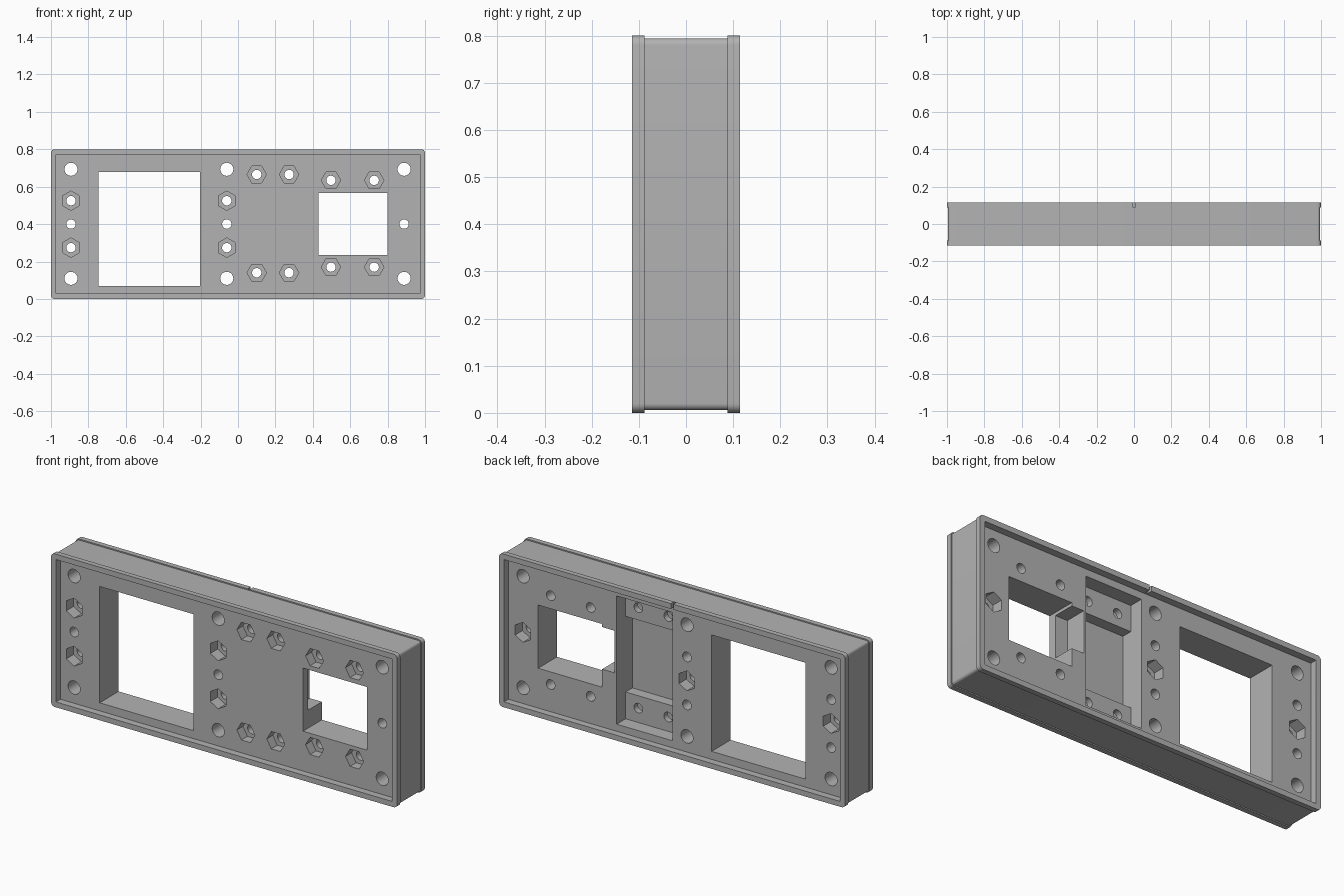
import bpy, bmesh
from math import sin, cos, pi, radians

cube = bpy.data.objects.get("Cube")
if cube:
    bpy.data.objects.remove(cube, do_unlink=True)

FACE = 0.078           # depth of the recessed faces, front (-) and back (+)
OUT = 0.2              # beyond the part, for through cuts
MID = 0.4              # half the height

grey = bpy.data.materials.new("plain grey")
grey.use_nodes = True
colour = (0.45, 0.45, 0.45, 1)
grey.diffuse_color = colour
grey.node_tree.nodes["Principled BSDF"].inputs["Base Color"].default_value = colour


def loft(name, rings):
    """Closed solid through matching rings of points, capped at both ends."""
    bm = bmesh.new()
    loops = [[bm.verts.new(p) for p in ring] for ring in rings]
    n = len(loops[0])
    for a, b in zip(loops, loops[1:]):
        for i in range(n):
            j = (i + 1) % n
            bm.faces.new((a[i], a[j], b[j], b[i]))
    bm.faces.new(loops[0][::-1])
    bm.faces.new(loops[-1])
    bmesh.ops.recalc_face_normals(bm, faces=bm.faces)
    mesh = bpy.data.meshes.new(name)
    bm.to_mesh(mesh)
    bm.free()
    ob = bpy.data.objects.new(name, mesh)
    bpy.context.collection.objects.link(ob)
    return ob


def rounded_ring(y, inset, radius=0.02, steps=6):
    r = max(radius - inset, 0.002)
    cx, cz = 1 - inset - r, MID - inset - r
    ring = []
    for k, (sx, sz) in enumerate(((1, 1), (-1, 1), (-1, -1), (1, -1))):
        for s in range(steps + 1):
            a = (k + s / steps) * pi / 2
            ring.append((sx * cx + r * cos(a), y, MID + sz * cz + r * sin(a)))
    return ring


# Frame: recessed faces, raised rims and slightly narrower sides
half = [(0.088, 0.006), (0.088, 0), (0.115, 0), (0.115, 0.028), (FACE, 0.028)]
profile = [(-y, i) for y, i in reversed(half)] + half
frame = loft("mounting_frame", [rounded_ring(y, i) for y, i in profile])
frame.data.materials.append(grey)


def cut(cutter):
    mod = frame.modifiers.new("cut", "BOOLEAN")
    mod.operation = "DIFFERENCE"
    mod.solver = "EXACT"
    mod.object = cutter
    bpy.context.view_layer.objects.active = frame
    bpy.ops.object.modifier_apply(modifier=mod.name)
    bpy.data.objects.remove(cutter, do_unlink=True)


def cut_box(x0, x1, z0, z1, y0=-OUT, y1=OUT):
    cut(loft("box_cutter", [[(x0, y, z0), (x1, y, z0), (x1, y, z1), (x0, y, z1)]
                            for y in (y0, y1)]))


def cut_prism(x, z, r, sides=24, turn=0.0, y0=-OUT, y1=OUT):
    pts = [(x + r * cos(turn + 2 * pi * i / sides), z + r * sin(turn + 2 * pi * i / sides))
           for i in range(sides)]
    cut(loft("hole_cutter", [[(px, y, pz) for px, pz in pts] for y in (y0, y1)]))


def nut_hole(x, z, turn=0.0, back=False, depth=0.06):
    cut_prism(x, z, 0.025)
    y0, y1 = (FACE - depth, OUT) if back else (-OUT, depth - FACE)
    cut_prism(x, z, 0.052, 6, turn, y0, y1)


# Windows, with a side pocket on the back of the small one
cut_box(-0.745, -0.203, 0.07, 0.678)
cut_box(0.43, 0.80, 0.236, 0.566)
cut_box(0.36, 0.45, 0.33, 0.55, -0.037, OUT)

# Stepped bay in the back
cut_box(0.022, 0.346, 0.065, 0.735, 0.004, OUT)
cut_box(0.022, 0.346, 0.205, 0.60, -0.052, OUT)

# Notch in the top of the back rim
cut_box(-0.007, 0.007, 0.76, 0.9, 0.09, OUT)

# Corner and column holes, with nut pockets on the back at mid height
for x in (-0.893, -0.06, 0.888):
    for z in (0.11, 0.693):
        cut_prism(x, z, 0.035)
    nut_hole(x, MID, pi / 6, back=True)

# Nut pockets on the front beside the large window
for x in (-0.893, -0.06):
    for z in (0.274, 0.525):
        nut_hole(x, z, pi / 6)

# Nut pockets on the front around the bay and the small window
for xs, zs in (((0.10, 0.273), (0.14, 0.665)), ((0.497, 0.728), (0.17, 0.634))):
    for x in xs:
        for z in zs:
            nut_hole(x, z, depth=0.05)

bpy.ops.object.select_all(action="DESELECT")
frame.select_set(True)
bpy.context.view_layer.objects.active = frame
bpy.ops.object.shade_smooth_by_angle(angle=radians(30))
